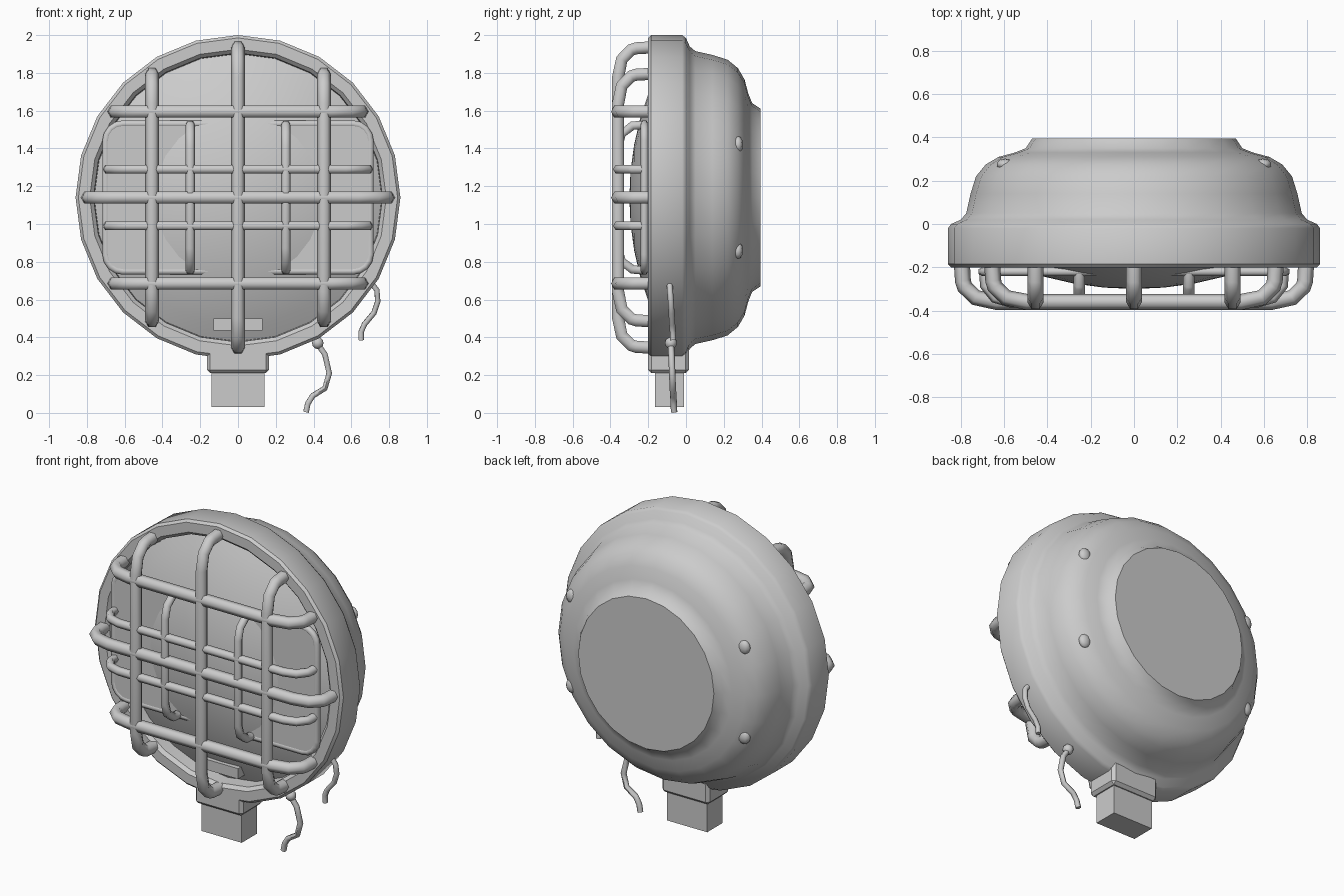
import bpy, bmesh, math
from mathutils import Vector

if "Cube" in bpy.data.objects:
    bpy.data.objects.remove(bpy.data.objects["Cube"])

CZ = 1.14            # height of the lamp axis
SEG = 24


def smooth(ob, angle=40):
    bpy.ops.object.select_all(action='DESELECT')
    ob.select_set(True)
    bpy.context.view_layer.objects.active = ob
    bpy.ops.object.shade_smooth_by_angle(angle=math.radians(angle))


def finish(bm, name, angle=40):
    bmesh.ops.recalc_face_normals(bm, faces=bm.faces)
    me = bpy.data.meshes.new(name)
    bm.to_mesh(me)
    bm.free()
    ob = bpy.data.objects.new(name, me)
    bpy.context.collection.objects.link(ob)
    smooth(ob, angle)
    return ob


def lathe(name, profile, angle=40):
    """Turn (radius, y) points around the lamp axis."""
    bm = bmesh.new()
    vs = [bm.verts.new((0, y, CZ + r)) for r, y in profile]
    es = [bm.edges.new(p) for p in zip(vs, vs[1:])]
    bmesh.ops.spin(bm, geom=vs + es, cent=(0, 0, CZ), axis=(0, 1, 0),
                   angle=math.tau, steps=SEG)
    bmesh.ops.remove_doubles(bm, verts=bm.verts, dist=1e-4)
    return finish(bm, name, angle)


def box(name, x, y, z, bevel=0.0):
    bm = bmesh.new()
    bmesh.ops.create_cube(bm, size=1)
    for v in bm.verts:
        v.co = [lo + (c + 0.5) * (hi - lo) for c, (lo, hi) in zip(v.co, (x, y, z))]
    if bevel:
        bmesh.ops.bevel(bm, geom=bm.edges[:], offset=bevel, segments=1, affect='EDGES')
    return finish(bm, name, 30)


def tube(name, pts, r, cyclic=False, res=1):
    cu = bpy.data.curves.new(name, 'CURVE')
    cu.dimensions = '3D'
    cu.bevel_depth, cu.bevel_resolution, cu.use_fill_caps = r, res, True
    sp = cu.splines.new('POLY')
    sp.points.add(len(pts) - 1)
    for p, co in zip(sp.points, pts):
        p.co = (*co, 1)
    sp.use_cyclic_u = cyclic
    ob = bpy.data.objects.new(name, cu)
    bpy.context.collection.objects.link(ob)
    bpy.ops.object.select_all(action='DESELECT')
    ob.select_set(True)
    bpy.context.view_layer.objects.active = ob
    bpy.ops.object.convert(target='MESH')
    smooth(bpy.context.view_layer.objects.active, 62)


def blob(name, centre, r, scale=(1, 1, 1)):
    bm = bmesh.new()
    bmesh.ops.create_uvsphere(bm, u_segments=10, v_segments=6, radius=r)
    for v in bm.verts:
        v.co = Vector(c * s for c, s in zip(v.co, scale)) + Vector(centre)
    finish(bm, name, 80)


# housing with front rim and stepped back
lathe("housing", [(0.76, -0.08), (0.765, -0.18), (0.785, -0.2), (0.845, -0.2),
                  (0.86, -0.185), (0.86, -0.02), (0.845, 0.0), (0.80, 0.02),
                  (0.775, 0.05), (0.755, 0.14), (0.73, 0.22), (0.685, 0.275),
                  (0.625, 0.31), (0.55, 0.33), (0.50, 0.35), (0.47, 0.395), (0, 0.395)])

# domed lens
R = 1.56
lathe("lens", [(r, -0.3 + R - math.sqrt(R * R - r * r))
               for r in (0, 0.14, 0.28, 0.42, 0.56, 0.68, 0.775)], 60)


def rounded_rect(w, h, rad, y, n=4):
    pts = []
    for k, (sx, sz) in enumerate(((1, 1), (-1, 1), (-1, -1), (1, -1))):
        for i in range(n + 1):
            a = math.pi / 2 * (k + i / n)
            pts.append((sx * (w - rad) + rad * math.cos(a), y,
                        CZ + sz * (h - rad) + rad * math.sin(a)))
    return pts


# rectangular panel and its wire surround
bm = bmesh.new()
face = bm.faces.new([bm.verts.new(p) for p in rounded_rect(0.69, 0.385, 0.08, -0.235)])
ext = bmesh.ops.extrude_face_region(bm, geom=[face])
bmesh.ops.translate(bm, vec=(0, 0.035, 0),
                    verts=[g for g in ext['geom'] if isinstance(g, bmesh.types.BMVert)])
finish(bm, "lens_panel", 30)
tube("panel_surround", rounded_rect(0.70, 0.39, 0.09, -0.22), 0.021, True)


def bar(name, vertical, offset, end, r, y0, bend):
    """Cage bar across the front with both ends bent back to the lamp."""
    half = [(end, y0), (end - 0.03 * bend, y0 - 0.45 * (y0 + 0.36)),
            (end - 0.08 * bend, -0.29), (end - 0.4 * bend, -0.34), (end - bend, -0.36)]
    path = half + [(-s, y) for s, y in reversed(half)]
    if vertical:
        pts = [(offset, y, CZ + s) for s, y in path]
    else:
        pts = [(s, y, CZ + offset) for s, y in path]
    tube(name, pts, r)


# heavy cage bars reaching the rim, thin ones reaching the panel
for i in (-1, 0, 1):
    end = 0.795 if i == 0 else 0.655
    bar("cage_upright", True, 0.455 * i, end, 0.037, -0.185, 0.16)
    bar("cage_crossbar", False, 0.455 * i, end, 0.037, -0.185, 0.16)
for s in (-1, 1):
    bar("thin_upright", True, 0.253 * s, 0.385, 0.026, -0.22, 0.12)
    bar("thin_crossbar", False, 0.15 * s, 0.69, 0.026, -0.22, 0.12)

# mounting neck, post and small plate under the lens
box("neck", (-0.165, 0.165), (-0.2, 0.015), (0.21, 0.36), 0.018)
box("post", (-0.14, 0.14), (-0.163, -0.01), (0.03, 0.25))
box("lens_plate", (-0.13, 0.13), (-0.185, -0.1), (0.435, 0.5))

# rivets on the back of the housing
for sx in (-1, 1):
    for sz in (-1, 1):
        blob("rivet", (0.595 * sx, 0.275, CZ + 0.28 * sz), 0.045, (0.9, 0.6, 1))

# two loose cables
tube("lower_cable", [(0.40, -0.08, 0.43), (0.425, -0.08, 0.36), (0.46, -0.077, 0.31),
                     (0.483, -0.073, 0.21), (0.46, -0.07, 0.13), (0.395, -0.067, 0.09),
                     (0.37, -0.065, 0.05), (0.36, -0.063, 0.004)], 0.017)
blob("cable_plug", (0.422, -0.08, 0.37), 0.032)
tube("side_cable", [(0.69, -0.088, 0.71), (0.735, -0.085, 0.65), (0.74, -0.08, 0.59),
                    (0.72, -0.077, 0.53), (0.67, -0.073, 0.47), (0.652, -0.07, 0.43),
                    (0.652, -0.068, 0.385)], 0.016)
